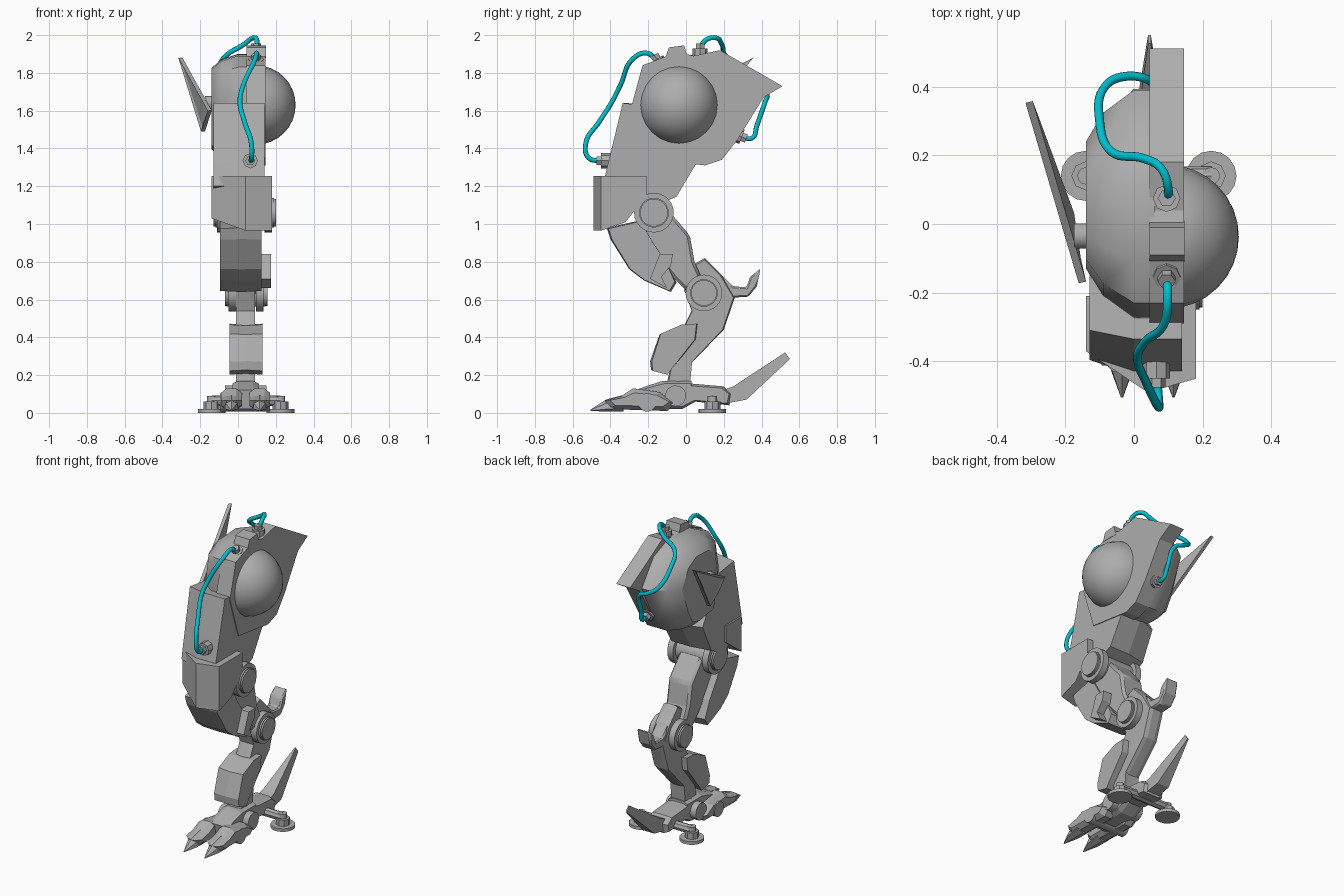
import bpy, bmesh, math
from mathutils import Vector

if "Cube" in bpy.data.objects:
    bpy.data.objects.remove(bpy.data.objects["Cube"])


def material(name, rgb):
    m = bpy.data.materials.new(name)
    m.diffuse_color = (*rgb, 1)
    m.use_nodes = True
    m.node_tree.nodes["Principled BSDF"].inputs["Base Color"].default_value = m.diffuse_color
    return m


GREY = material("grey metal", (0.42, 0.42, 0.42))
TEAL = material("teal cable", (0.0, 0.52, 0.62))


def finish(name, bm, mat=GREY, angle=30):
    bmesh.ops.recalc_face_normals(bm, faces=bm.faces)
    me = bpy.data.meshes.new(name)
    bm.to_mesh(me)
    bm.free()
    me.materials.append(mat)
    ob = bpy.data.objects.new(name, me)
    bpy.context.collection.objects.link(ob)
    bpy.ops.object.select_all(action='DESELECT')
    ob.select_set(True)
    bpy.context.view_layer.objects.active = ob
    bpy.ops.object.shade_smooth_by_angle(angle=math.radians(angle))
    return ob


def loft(name, rings, angle=30):
    """Join closed rings of points and cap both ends."""
    bm = bmesh.new()
    vs = [[bm.verts.new(p) for p in r] for r in rings]
    n = len(vs[0])
    for a, b in zip(vs, vs[1:]):
        for i in range(n):
            bm.faces.new((a[i], a[(i + 1) % n], b[(i + 1) % n], b[i]))
    bm.faces.new(vs[0])
    bm.faces.new(vs[-1])
    return finish(name, bm, angle=angle)


def slab(name, profile, sections, angle=5):
    """Side profile (y, z) lofted across x; section = (x, y scale, z scale)."""
    cy = (min(p[0] for p in profile) + max(p[0] for p in profile)) / 2
    cz = (min(p[1] for p in profile) + max(p[1] for p in profile)) / 2
    return loft(name, [[(x, cy + (y - cy) * sy, cz + (z - cz) * sz) for y, z in profile]
                       for x, sy, sz in sections], angle)


def plate(name, profile, x0, x1, bevel=0.0):
    ob = slab(name, profile, [(x0, 1, 1), (x1, 1, 1)])
    if bevel:
        m = ob.modifiers.new("bevel", 'BEVEL')
        m.width, m.segments = bevel, 1
    return ob


def rod(name, a, b, r, n=24, r2=None):
    a, b = Vector(a), Vector(b)
    q = (b - a).to_track_quat('Z', 'Y')
    circ = [(math.cos(2 * math.pi * i / n), math.sin(2 * math.pi * i / n)) for i in range(n)]
    return loft(name, [[p + q @ Vector((c * rr, s * rr, 0)) for c, s in circ]
                       for p, rr in ((a, r), (b, r2 if r2 is not None else r))])


def pivot(name, y, z, r, x0, x1):
    """Joint drum with a wide flange and a smaller hub at both ends."""
    rod(name + "_drum", (x0 + .01, y, z), (x1 - .01, y, z), r * .75)
    for s, x in ((1, x0), (-1, x1)):
        rod(name + "_flange", (x + s * .02, y, z), (x + s * .06, y, z), r)
        rod(name + "_hub", (x, y, z), (x + s * .03, y, z), r * .7)


# Thigh: rounded inner shell, straight outer shell with rear fin, lower block
slab("thigh_inner_shell",
     [(-.28, 1.6), (-.23, 1.83), (-.1, 1.89), (.12, 1.9), (.27, 1.84), (.39, 1.68),
      (.275, 1.45), (.19, 1.34), (.06, 1.32), (-.2, 1.35)],
     [(-.14, .55, .74), (-.09, .8, .9), (0, 1, 1), (.06, 1, 1)], 35)
plate("thigh_outer_shell",
      [(-.29, 1.62), (-.23, 1.84), (-.1, 1.89), (0, 1.9), (.04, 1.89), (.18, 1.92), (.51, 1.73),
       (.41, 1.67), (.275, 1.45), (.19, 1.34), (.1, 1.31), (-.2, 1.35)], .045, .145)
slab("lower_thigh",
     [(-.44, 1.2), (-.425, 1.27), (-.335, 1.64), (-.15, 1.62), (.06, 1.33), (-.05, 1.145), (-.2, 1.08)],
     [(-.13, .82, 1), (0, 1, 1), (.14, 1, 1)])
plate("thigh_top_block", [(-.11, 1.88), (-.09, 1.935), (-.01, 1.945), (.01, 1.88)], .045, .147)

# Hip ball
bm = bmesh.new()
bmesh.ops.create_uvsphere(bm, u_segments=24, v_segments=16, radius=.21)
for v in bm.verts:
    v.co = Vector((v.co.z + .095, v.co.y - .037, v.co.x + 1.63))
finish("hip_ball", bm, angle=40)

# Inner fin on its strut, with a recessed triangular panel
tip, front, low = Vector((-.305, .355, 1.88)), Vector((-.15, -.17, 1.6)), Vector((-.185, .03, 1.49))
nrm = (front - tip).cross(low - tip).normalized() * .011
fin = [tip, front, front.lerp(low, .45) - Vector((0, .02, 0)), low]
bm = bmesh.new()
lo, hi = [[bm.verts.new(p + nrm * s) for p in fin] for s in (-1, 1)]
caps = [bm.faces.new(lo), bm.faces.new(hi)]
for i in range(4):
    bm.faces.new((lo[i], lo[(i + 1) % 4], hi[(i + 1) % 4], hi[i]))
bmesh.ops.recalc_face_normals(bm, faces=bm.faces)
outer = min(caps, key=lambda f: f.normal.x)
bmesh.ops.inset_region(bm, faces=[outer], thickness=.03, depth=-.008)
finish("side_fin", bm, angle=5)
rod("fin_strut", (-.175, -.035, 1.64), (-.1, -.035, 1.64), .037)

# Knee guard with a slanted lower edge
plan = [(-.14, -.21, 1.15), (-.14, -.37, 1.03), (.04, -.49, .965), (.18, -.45, .965),
        (.18, -.32, 1.01), (.18, -.21, 1.15)]
loft("knee_guard", [[(x, y, z) for x, y, z in plan], [(x, y, 1.255) for x, y, z in plan]], 5)

# Knee joint and upper shin
pivot("knee", -.17, 1.06, .105, -.13, .2)
slab("upper_shin_armour",
     [(-.42, .98), (-.40, .92), (-.30, .76), (-.22, .70), (-.08, .64), (-.05, .69), (-.1, .8),
      (-.17, .9), (-.24, 1.02)],
     [(-.095, .95, .97), (.02, 1, 1), (.125, .95, .97)])
plate("upper_shin_link",
      [(-.25, 1.0), (-.1, 1.08), (.02, .94), (.045, .8), (.09, .7), (.03, .62), (-.07, .72), (-.17, .85)],
      -.05, .115, .015)
plate("shin_side_block", [(-.19, .71), (-.14, .84), (-.07, .84), (-.08, .78), (-.13, .72), (-.1, .66)],
      .11, .175)

# Hock joint, spur and lower leg
pivot("hock", .095, .635, .097, -.07, .155)
slab("lower_leg",
     [(.03, .78), (.10, .82), (.19, .73), (.26, .615), (.20, .44), (.03, .265), (.02, .16), (-.1, .16),
      (-.06, .36), (.03, .54), (-.01, .65)],
     [(-.01, .95, .97), (.015, 1, 1), (.065, 1, 1), (.09, .95, .97)])
plate("hock_spur", [(.19, .73), (.25, .67), (.32, .665), (.34, .72), (.395, .765), (.375, .67),
                    (.33, .615), (.24, .61)], -.01, .08, .008)
slab("lower_shin_armour",
     [(-.02, .47), (.065, .475), (.055, .39), (-.07, .24), (-.1, .2), (-.185, .22), (-.19, .27), (-.14, .42)],
     [(-.045, .93, .98), (.04, 1, .94), (.13, .93, .98)])

# Foot body, ankle and toe pivots, heel spike
slab("foot_body",
     [(-.27, .12), (-.2, .145), (-.12, .17), (.03, .17), (.03, .155), (.2, .14), (.24, .1), (.23, .04),
      (.05, .06), (-.02, .02), (-.25, .02)],
     [(-.03, .95, .8), (0, 1, 1), (.08, 1, 1), (.11, .95, .8)])
rod("ankle_pivot", (-.07, -.055, .09), (.15, -.055, .09), .055)
rod("toe_pivot", (-.095, -.205, .055), (.17, -.205, .055), .048)
rod("ankle_ball", (.04, -.04, .12), (.04, -.04, .24), .05, 8)
loft("heel_spike", [[(.045 - w, y0, z0), (.045 + w, y0, z0), (.045 + w, y1, z1), (.045 - w, y1, z1)]
                    for w, y0, z0, y1, z1 in ((.045, .21, .125, .21, .05), (.042, .25, .14, .32, .07),
                                              (.004, .525, .32, .55, .285))], 5)

# Two front toes with pointed claws
for cx in (-.035, .115):
    slab("toe", [(-.4, .02), (-.43, .065), (-.34, .09), (-.28, .13), (-.14, .11), (-.06, .05), (-.1, .01)],
         [(cx - .055, .85, .6), (cx - .025, 1, 1), (cx + .025, 1, 1), (cx + .055, .85, .6)])
    loft("claw", [[(cx + dx * w, y, z + dz * h) for dx, dz in
                   ((-1, 0), (-.9, .6), (0, 1), (.9, .6), (1, 0), (0, -.25))]
                  for y, z, w, h in ((-.33, .025, .042, .07), (-.42, .02, .034, .052), (-.505, .012, .003, .006))], 5)

# Rear stabiliser pads on a cross arm
rod("pad_arm", (-.14, .14, .065), (.225, .14, .065), .028, 8)
for cx in (-.14, .225):
    rod("pad", (cx, .14, 0), (cx, .14, .02), .073, 16)
    rod("pad_collar", (cx, .14, .02), (cx, .14, .06), .042, 8)
    rod("pad_stud", (cx, .14, .06), (cx, .14, .09), .025, 12)

# Cable sockets: base point and outward direction
for base, d in (((.095, -.13, 1.83), (0, -.5, .87)), ((.095, .075, 1.88), (0, 0, 1)),
                ((.07, .25, 1.48), (0, .87, -.35)), ((.065, -.4, 1.335), (0, -1, 0))):
    base, d = Vector(base), Vector(d).normalized()
    rod("socket_base", base, base + d * .05, .04, 8)
    rod("socket_nut", base + d * .04, base + d * .075, .026, 6)


# Cables
def cable(name, pts):
    cu = bpy.data.curves.new(name, 'CURVE')
    cu.dimensions = '3D'
    cu.bevel_depth, cu.bevel_resolution, cu.resolution_u = .013, 2, 8
    cu.use_fill_caps = True
    sp = cu.splines.new('BEZIER')
    sp.bezier_points.add(len(pts) - 1)
    for bp, p in zip(sp.bezier_points, pts):
        bp.co = p
        bp.handle_left_type = bp.handle_right_type = 'AUTO'
    cu.materials.append(TEAL)
    ob = bpy.data.objects.new(name, cu)
    bpy.context.collection.objects.link(ob)


cable("front_cable", [(.095, -.15, 1.86), (.098, -.21, 1.905), (.09, -.285, 1.87), (.03, -.345, 1.74),
                      (.01, -.39, 1.65), (.035, -.46, 1.54), (.07, -.53, 1.43), (.072, -.515, 1.35),
                      (.065, -.44, 1.335)])
cable("rear_cable", [(.095, .075, 1.92), (.1, .1, 1.97), (.08, .16, 1.985), (.03, .19, 1.95),
                     (-.065, .21, 1.89), (-.1, .3, 1.82), (-.08, .405, 1.72), (-.02, .43, 1.68),
                     (.04, .42, 1.65), (.06, .375, 1.52), (.07, .35, 1.455), (.07, .28, 1.468)])
